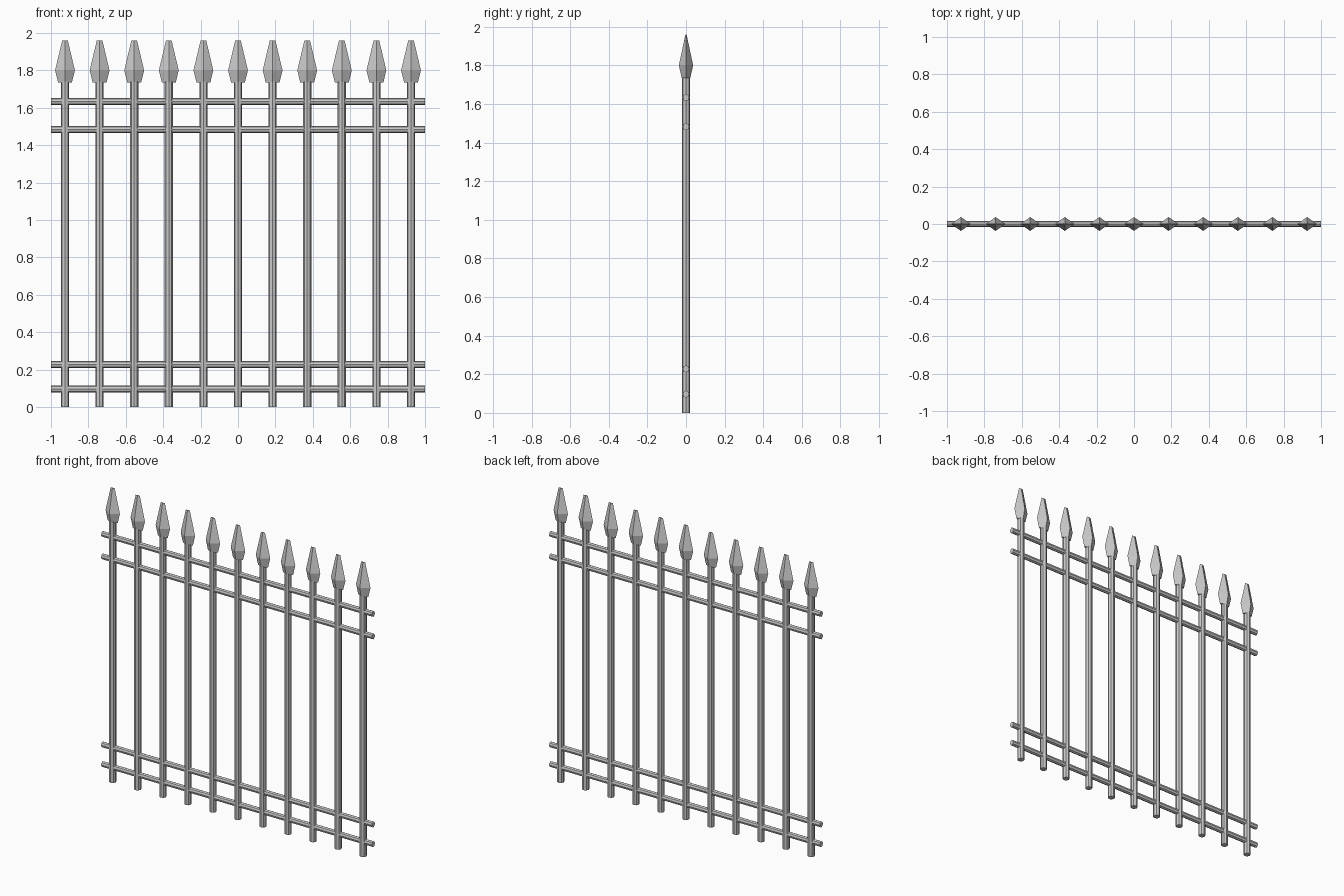
import bpy, bmesh, math

if "Cube" in bpy.data.objects:
    bpy.data.objects.remove(bpy.data.objects["Cube"])

def loft(name, rings, closed_sides):
    # Skin a stack of equal-length rings and cap both ends
    bm = bmesh.new()
    loops = [[bm.verts.new(p) for p in r] for r in rings]
    n = closed_sides
    for a, b in zip(loops, loops[1:]):
        for i in range(n):
            bm.faces.new((a[i], a[(i + 1) % n], b[(i + 1) % n], b[i]))
    bm.faces.new(loops[0][::-1])
    bm.faces.new(loops[-1])
    bmesh.ops.recalc_face_normals(bm, faces=bm.faces)
    me = bpy.data.meshes.new(name)
    bm.to_mesh(me)
    bm.free()
    ob = bpy.data.objects.new(name, me)
    bpy.context.collection.objects.link(ob)
    return ob

def oval(rx, ry, n=8):
    return [(rx * math.cos(math.tau * i / n), ry * math.sin(math.tau * i / n)) for i in range(n)]

# Spear head: (height, half width, half depth)
HEAD = [(1.735, .037, .022), (1.80, .053, .037), (1.96, .015, .003)]

for k in range(11):
    x = (k - 5) * 0.185
    # Upright bar
    loft(f"upright_{k+1}", [[(x + u, v, z) for u, v in oval(.022, .022)] for z in (0, 1.74)], 8)
    # Diamond-section spear head
    loft(f"spear_head_{k+1}", [[(x + u, v, z) for u, v in oval(rx, ry, 4)] for z, rx, ry in HEAD], 4)

# Horizontal rails
for k, z in enumerate((0.097, 0.228, 1.483, 1.633)):
    loft(f"rail_{k+1}", [[(x, u, z + v) for u, v in oval(.016, .019)] for x in (-1, 1)], 8)
